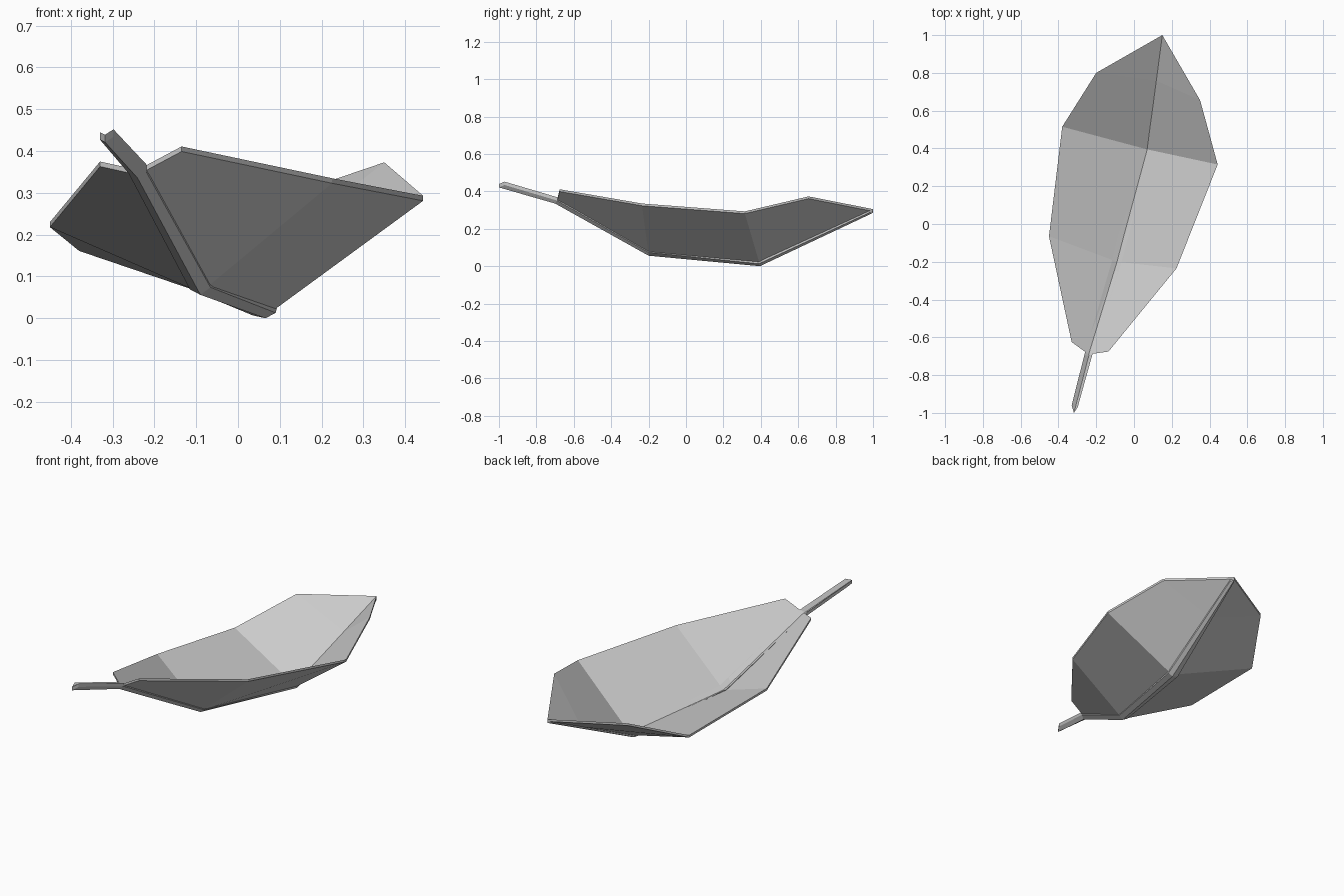
import bpy, bmesh

if "Cube" in bpy.data.objects:
    bpy.data.objects.remove(bpy.data.objects["Cube"])


def folded_sheet(name, rows, thickness):
    """Loft rows of points into a faceted sheet, then thicken it straight down."""
    bm = bmesh.new()
    grid = [[bm.verts.new(p) for p in row] for row in rows]
    for a, b in zip(grid, grid[1:]):
        for i in range(2):
            # the last row may be a single point
            loop = [a[i], a[i + 1], b[min(i + 1, len(b) - 1)], b[min(i, len(b) - 1)]]
            bm.faces.new(list(dict.fromkeys(loop)))
    out = bmesh.ops.extrude_face_region(bm, geom=bm.faces[:], use_keep_orig=True)
    lower = [g for g in out["geom"] if isinstance(g, bmesh.types.BMVert)]
    bmesh.ops.translate(bm, verts=lower, vec=(0, 0, -thickness))
    bmesh.ops.recalc_face_normals(bm, faces=bm.faces[:])
    mesh = bpy.data.meshes.new(name)
    bm.to_mesh(mesh)
    bm.free()
    obj = bpy.data.objects.new(name, mesh)
    bpy.context.collection.objects.link(obj)
    return obj


# leaf blade: left edge, fold, right edge from base to tip
tip = (0.15, 1.0, 0.305)
fold = (0.07, 0.395, 0.02)
mid_tip = tuple(f + (t - f) * 0.6 for f, t in zip(fold, tip))
folded_sheet("leaf_blade", [
    [(-0.33, -0.625, 0.375), (-0.24, -0.69, 0.355), (-0.135, -0.675, 0.411)],
    [(-0.45, -0.065, 0.23), (-0.09, -0.20, 0.073), (0.225, -0.235, 0.335)],
    [(-0.38, 0.515, 0.173), fold, (0.443, 0.315, 0.293)],
    [(-0.20, 0.80, 0.30), mid_tip, (0.35, 0.655, 0.373)],
    [tip],
], 0.012)

# stem and midrib: narrow folded strip running under the blade's crease
folded_sheet("stem_and_midrib", [
    [(-0.33, -0.96, 0.445), (-0.318, -1.0, 0.439), (-0.298, -0.97, 0.452)],
    [(-0.262, -0.69, 0.365), (-0.240, -0.70, 0.353), (-0.220, -0.69, 0.369)],
    [(-0.115, -0.19, 0.087), (-0.090, -0.20, 0.074), (-0.066, -0.20, 0.092)],
    [(0.035, 0.40, 0.025), (0.066, 0.395, 0.018), (0.090, 0.39, 0.031)],
    [(0.140, 0.985, 0.30), (0.150, 1.0, 0.303), (0.160, 0.98, 0.304)],
], 0.018)
